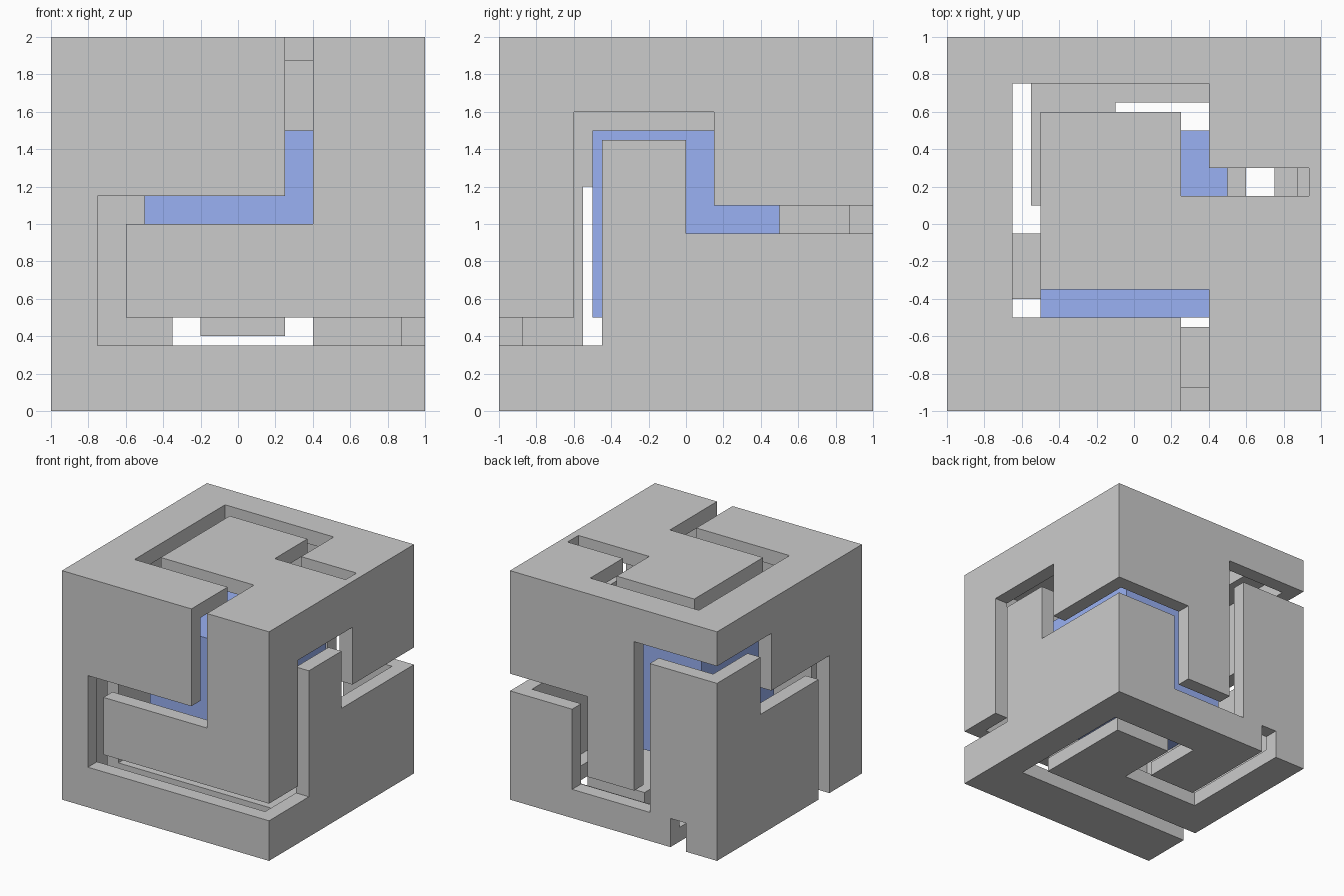
import bpy, bmesh
from mathutils import Vector, Matrix

if "Cube" in bpy.data.objects:
    bpy.data.objects.remove(bpy.data.objects["Cube"])

WALL, SLOT, DEPTH, OUT = 0.125, 0.15, 0.25, 1.1


def to_object(bm, name):
    mesh = bpy.data.meshes.new(name)
    bm.to_mesh(mesh)
    bm.free()
    obj = bpy.data.objects.new(name, mesh)
    bpy.context.collection.objects.link(obj)
    return obj


def add_box(bm, size):
    return bmesh.ops.create_cube(bm, size=size, matrix=Matrix.Translation((0, 0, 1)))


def ribbon(path, w):
    """Outline of a constant-width band following a right-angled path."""
    pts = [Vector(p) for p in path]
    dirs = [(b - a).normalized() for a, b in zip(pts, pts[1:])]
    norms = [Vector((-d.y, d.x)) for d in dirs]
    offs = [norms[0]] + [a + b for a, b in zip(norms, norms[1:])] + [norms[-1]]
    return ([p + o * w / 2 for p, o in zip(pts, offs)]
            + [p - o * w / 2 for p, o in reversed(list(zip(pts, offs)))])


def slot_cutter(name, axis, sign, path):
    outline = ribbon(path, SLOT)

    def place(p, d):
        d *= sign
        return {'x': (d, p.x, p.y), 'y': (p.x, d, p.y), 'z': (p.x, p.y, 1 + d)}[axis]

    bm = bmesh.new()
    face = bm.faces.new([bm.verts.new(place(p, 1 - DEPTH)) for p in outline])
    push = Vector(place(Vector((0, 0)), OUT)) - Vector(place(Vector((0, 0)), 1 - DEPTH))
    ext = bmesh.ops.extrude_face_region(bm, geom=[face], use_keep_orig=True)
    bmesh.ops.translate(bm, vec=push,
                        verts=[g for g in ext['geom'] if isinstance(g, bmesh.types.BMVert)])
    bmesh.ops.recalc_face_normals(bm, faces=bm.faces)
    obj = to_object(bm, name)
    obj.hide_render = True
    return obj


# Hollow cubic shell: outer box plus inward-facing inner box
bm = bmesh.new()
add_box(bm, 2)
inner = add_box(bm, 2 - 2 * WALL)
inner_faces = {f for v in inner['verts'] for f in v.link_faces}
bmesh.ops.reverse_faces(bm, faces=list(inner_faces))
shell = to_object(bm, "shell")

# Centre lines of the meandering slot on each side
slots = [
    ("front_slot", 'y', -1, [(.325, 2.1), (.325, 1.075), (-.675, 1.075), (-.675, .425), (OUT, .425)]),
    ("right_slot", 'x', 1, [(-OUT, .425), (-.525, .425), (-.525, 1.525), (.075, 1.525),
                            (.075, 1.025), (OUT, 1.025)]),
    ("back_slot", 'y', 1, [(OUT, 1.025), (.325, 1.025), (.325, .325), (-.275, .325),
                           (-.275, 1.625), (-OUT, 1.625)]),
    ("left_slot", 'x', -1, [(OUT, 1.625), (.325, 1.625), (.325, 1.125), (-.475, 1.125), (-.475, -.1)]),
    ("bottom_slot", 'z', -1, [(-OUT, -.475), (.675, -.475), (.675, .575), (-.025, .575),
                              (-.025, .025), (-.625, .025), (-.625, OUT)]),
    ("top_slot", 'z', 1, [(.325, -OUT), (.325, -.425), (-.575, -.425), (-.575, .675),
                          (.325, .675), (.325, .225), (.935, .225)]),
]

# Cut the slots through the shell
bpy.context.view_layer.objects.active = shell
for name, axis, sign, path in slots:
    cutter = slot_cutter(name, axis, sign, path)
    mod = shell.modifiers.new(name, 'BOOLEAN')
    mod.operation, mod.solver, mod.object = 'DIFFERENCE', 'EXACT', cutter
    bpy.ops.object.modifier_apply(modifier=mod.name)
    bpy.data.objects.remove(cutter)

# Blue core floating inside
bm = bmesh.new()
add_box(bm, 1)
core = to_object(bm, "core")
blue = bpy.data.materials.new("blue")
blue.diffuse_color = (0.32, 0.44, 0.9, 1)
blue.use_nodes = True
blue.node_tree.nodes["Principled BSDF"].inputs["Base Color"].default_value = blue.diffuse_color
core.data.materials.append(blue)
